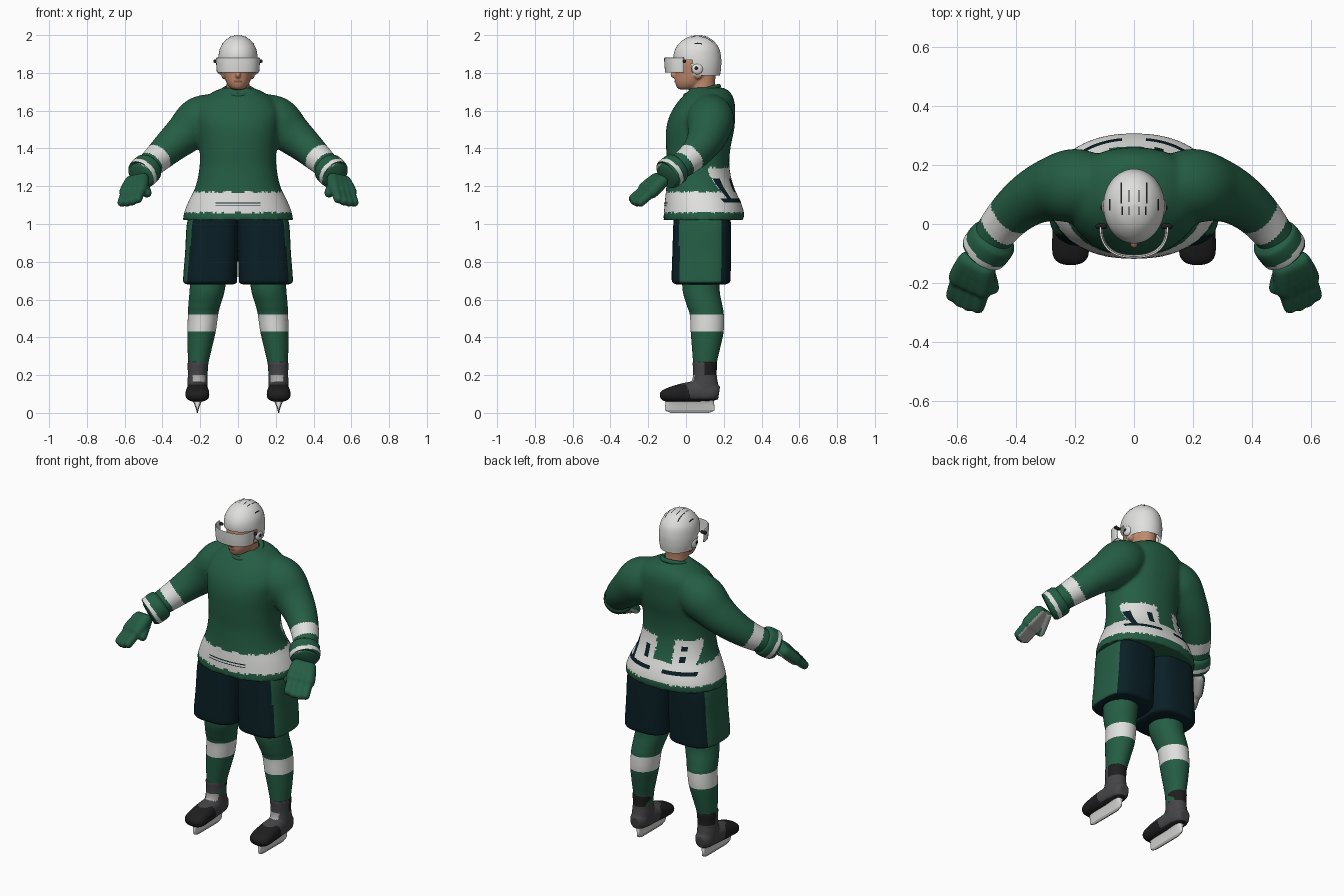
import bpy, bmesh, math
from mathutils import Vector, Matrix
from mathutils.bvhtree import BVHTree

cube = bpy.data.objects.get("Cube")
if cube:
    bpy.data.objects.remove(cube, do_unlink=True)


def material(name, r, g, b):
    m = bpy.data.materials.new(name)
    m.use_nodes = True
    m.diffuse_color = (r, g, b, 1)
    m.node_tree.nodes["Principled BSDF"].inputs["Base Color"].default_value = (r, g, b, 1)
    return m


GREEN = material("jersey green", .018, .11, .058)
NAVY = material("dark navy", .003, .014, .019)
WHITE = material("white", .74, .74, .73)
BLACK = material("boot black", .013, .013, .014)
GREY = material("boot grey", .06, .06, .065)
SILVER = material("light grey", .4, .4, .39)
SKIN = material("skin", .52, .25, .15)
LIP = material("lip", .28, .09, .06)


def loft(bm, keys, steps=8, n=40, power=2.0, level=True):
    """Skin smooth rings through keys (x, y, z, half width, half depth)."""
    k = [Vector(p) for p in keys]
    k = [2 * k[0] - k[1]] + k + [2 * k[-1] - k[-2]]
    path = []
    for i in range(1, len(k) - 2):
        a, b, c, d = k[i - 1:i + 3]
        for j in range(steps):
            t = j / steps
            path.append(.5 * (2 * b + (c - a) * t + (2 * a - 5 * b + 4 * c - d) * t * t
                              + (3 * b - a - 3 * c + d) * t ** 3))
    path.append(k[-2])
    rings = []
    for i, p in enumerate(path):
        side, up = Vector((1, 0, 0)), Vector((0, 1, 0))
        if not level:
            tan = (path[min(i + 1, len(path) - 1)] - path[max(i - 1, 0)])
            tan = Vector(tan[:3]).normalized()
            side = tan.cross(Vector((0, 0, 1))).normalized()
            up = side.cross(tan)
        ring = []
        for q in range(n):
            c, s = math.cos(math.tau * q / n), math.sin(math.tau * q / n)
            u = math.copysign(abs(c) ** (2 / power), c) * max(p[3], .001)
            v = math.copysign(abs(s) ** (2 / power), s) * max(p[4], .001)
            ring.append(bm.verts.new(Vector(p[:3]) + side * u + up * v))
        rings.append(ring)
    for r0, r1 in zip(rings, rings[1:]):
        for q in range(n):
            bm.faces.new((r0[q - 1], r0[q], r1[q], r1[q - 1]))
    bm.faces.new(rings[0][::-1])
    bm.faces.new(rings[-1])


def capsule(bm, p, q, r):
    p, q = Vector(p), Vector(q)
    d = (q - p).normalized() * r
    stops = [(p - d, .1), (p - d * .7, .7), (p, 1), (q, 1), (q + d * .7, .7), (q + d, .1)]
    loft(bm, [(*c, r * f, r * f) for c, f in stops], 3, 16, level=False)


def ball(bm, pos, size):
    mat = Matrix.Translation(pos) @ Matrix.Diagonal((*size, 1))
    bmesh.ops.create_uvsphere(bm, u_segments=20, v_segments=12, radius=1, matrix=mat)


def finish(bm, name, mats, rule=None, mirror=False, voxel=0, orient=True, thick=0):
    if orient:
        bmesh.ops.recalc_face_normals(bm, faces=bm.faces)
    me = bpy.data.meshes.new(name)
    bm.to_mesh(me)
    bm.free()
    ob = bpy.data.objects.new(name, me)
    bpy.context.collection.objects.link(ob)
    if voxel:  # fuse overlapping volumes into one soft skin
        mod = ob.modifiers.new("fuse", 'REMESH')
        mod.mode, mod.voxel_size = 'VOXEL', voxel
        mod = ob.modifiers.new("soften", 'SMOOTH')
        mod.factor, mod.iterations = .5, 5
        graph = bpy.context.evaluated_depsgraph_get()
        me = bpy.data.meshes.new_from_object(ob.evaluated_get(graph))
        ob.modifiers.clear()
        ob.data = me
    me.materials.clear()
    for m in mats:
        me.materials.append(m)
    for f in me.polygons:
        f.material_index = rule(f.center, f.normal) if rule else 0
    bpy.ops.object.select_all(action='DESELECT')
    ob.select_set(True)
    bpy.context.view_layer.objects.active = ob
    bpy.ops.object.shade_smooth_by_angle(angle=math.radians(50))
    if thick:
        ob.modifiers.new("thickness", 'SOLIDIFY').thickness = thick
    if mirror:
        ob.modifiers.new("mirror", 'MIRROR')
    return ob


def plates(target, name, mat, rects, place, ray, mirror=False):
    """Thin painted patches (u0, u1, v0, v1) laid on the target's surface."""
    src = bmesh.new()
    src.from_mesh(target.data)
    tree, bm, ray, n = BVHTree.FromBMesh(src), bmesh.new(), Vector(ray), 10
    for u0, u1, v0, v1 in rects:
        grid = [[bm.verts.new(tree.ray_cast(Vector(place(u0 + (u1 - u0) * i / n,
                 v0 + (v1 - v0) * j / n)), ray)[0] - ray * .003)
                 for j in range(n + 1)] for i in range(n + 1)]
        for i in range(n):
            for j in range(n):
                f = bm.faces.new((grid[i][j], grid[i + 1][j], grid[i + 1][j + 1], grid[i][j + 1]))
                f.normal_update()
                if f.normal.dot(ray) > 0:
                    f.normal_flip()
    src.free()
    finish(bm, name, [mat], mirror=mirror, orient=False)


# Jersey: trunk and sleeves fused, striped by height and along the forearm
bm = bmesh.new()
trunk = [(1.02, .092, .292, .212), (1.06, .095, .285, .212), (1.12, .088, .262, .2),
         (1.2, .074, .224, .178), (1.3, .065, .204, .165), (1.4, .065, .204, .17),
         (1.5, .075, .218, .18), (1.58, .088, .228, .172), (1.65, .108, .2, .148),
         (1.7, .12, .13, .112), (1.722, .11, .075, .085)]
loft(bm, [(0, cy, z, rx, ry) for z, cy, rx, ry in trunk], n=64, power=2.2)
sleeve = [(.1, .13, 1.6, .1), (.2, .13, 1.55, .125), (.285, .115, 1.475, .107),
          (.36, .08, 1.41, .09), (.43, .02, 1.345, .076), (.5, -.07, 1.28, .064)]
for s in (1, -1):
    loft(bm, [(s * x, y, z, r, r) for x, y, z, r in sleeve], level=False)
band, along = Vector((.447, .01, 1.34)), Vector((.576, -.617, -.535))


def jersey_rule(c, n):
    if abs(c.x) > .33 and c.z > 1.2:
        return int(abs((Vector((abs(c.x), c.y, c.z)) - band).dot(along)) < .034)
    block = c.y > .12 and c.z < 1.3 and (.03 < c.x < .2 or -.2 < c.x < -.08)
    return int(1.06 < c.z < 1.17 or (block and c.z > 1.1))


jersey = finish(bm, "jersey", [GREEN, WHITE], jersey_rule, voxel=.01)
plates(jersey, "hem_line", NAVY, [(-.12, .12, 1.108, 1.114), (-.12, .12, 1.094, 1.098)],
       lambda u, v: (u, -3, v), (0, 1, 0))
plates(jersey, "back_marks", NAVY,
       [(.04, .23, 1.115, 1.135), (.175, .2, 1.135, 1.24), (.07, .1, 1.17, 1.24),
        (-.22, -.04, 1.115, 1.135), (-.15, -.12, 1.24, 1.265), (-.15, -.12, 1.18, 1.21)],
       lambda u, v: (u, 3, v), (0, -1, 0))

# Collar
bm = bmesh.new()
for i in range(24):
    a, b = math.tau * i / 24, math.tau * (i + 1) / 24
    at = lambda t: (.077 * math.cos(t), .085 + .088 * math.sin(t), 1.705 + .025 * math.sin(t))
    capsule(bm, at(a), at(b), .012)
finish(bm, "collar", [GREEN])

# Glove cuffs
bm = bmesh.new()
loft(bm, [(.468, -.04, 1.305, .066, .066), (.477, -.052, 1.296, .082, .082),
          (.497, -.078, 1.277, .084, .084), (.512, -.098, 1.26, .08, .08),
          (.518, -.106, 1.255, .06, .06)], level=False)
mid = Vector((.499, -.08, 1.275))
finish(bm, "glove_cuff", [GREEN, WHITE],
       lambda c, n: int(0 < (c - mid).dot(along) < .022), mirror=True)

# Gloves: palm, four fingers and thumb, with a light palm side
bm = bmesh.new()
reach, across = Vector((.23, -.725, -.65)), Vector((.88, .41, -.2))
knuckle = Vector((.553, -.2, 1.178))
for i in (-1.5, -.5, .5, 1.5):
    base = knuckle + across * i * .032
    capsule(bm, base - reach * .08 - across * i * .008, base, .034)
    capsule(bm, base, base + reach * (.095 - .008 * abs(i)), .024)
capsule(bm, (.505, -.13, 1.225), (.482, -.215, 1.165), .025)
palm = reach.cross(across).normalized()
if palm.z > 0:
    palm = -palm
finish(bm, "glove", [GREEN, SILVER], lambda c, n: int(n.dot(palm) > .65), mirror=True, voxel=.006)

# Shorts with green side panels
bm = bmesh.new()
loft(bm, [(.132, .085, 1.04, .13, .15), (.135, .085, .98, .138, .153),
          (.14, .083, .85, .14, .155), (.147, .08, .72, .143, .156),
          (.147, .08, .69, .14, .15), (.147, .08, .68, .12, .13)], n=64, power=3)
finish(bm, "shorts", [NAVY, GREEN],
       lambda c, n: int(c.x > .2 and -.035 < c.y < .185 and n.z > -.6), mirror=True)

# Socks with a white band
bm = bmesh.new()
loft(bm, [(.155, .08, .76, .095, .1), (.163, .08, .65, .093, .098),
          (.178, .098, .57, .085, .094), (.185, .11, .52, .08, .09),
          (.193, .112, .43, .075, .087), (.203, .106, .34, .064, .074),
          (.21, .1, .26, .053, .062), (.211, .1, .2, .05, .058)])
finish(bm, "sock", [GREEN, WHITE], lambda c, n: int(.43 < c.z < .52), mirror=True)

# Skate boots
bm = bmesh.new()
loft(bm, [(.212, .1, .27, .056, .066), (.214, .1, .2, .052, .063),
          (.215, .098, .14, .054, .074), (.215, .1, .08, .05, .07)], n=32)
loft(bm, [(.215, .175, .105, .03, .035), (.215, .14, .11, .05, .048),
          (.215, .05, .112, .056, .055), (.215, -.03, .105, .062, .048),
          (.215, -.1, .094, .062, .036), (.215, -.128, .09, .046, .024),
          (.215, -.138, .088, .02, .01)], n=32, power=2.4, level=False)


def boot_rule(c, n):
    if c.y < .03 - (c.z - .06) * .3 and c.z < .15 or c.z < .075 or (c.z > .2 and c.y > .1):
        return 0
    return 2 if .145 < c.z < .2 and n.y < -.5 and abs(c.x - .205) < .035 else 1


finish(bm, "skate_boot", [BLACK, GREY, SILVER], boot_rule, mirror=True, voxel=.006)

# Blade holders and blades
bm = bmesh.new()
loft(bm, [(.215, .02, .07, .03, .13), (.215, .02, .055, .02, .128), (.215, .02, .025, .009, .132),
          (.215, .02, .012, .005, .128), (.215, .02, 0, .003, .1)], steps=4, n=48, power=4)
finish(bm, "skate_blade", [WHITE, SILVER], lambda c, n: int(c.z < .014), mirror=True)

# Head, neck, nose and ears
bm = bmesh.new()
loft(bm, [(0, .09, 1.66, .064, .068), (0, .085, 1.74, .06, .068), (0, .08, 1.8, .06, .08)])
loft(bm, [(0, -.008, 1.712, .022, .025), (0, .01, 1.722, .043, .058), (0, .028, 1.75, .062, .086),
          (0, .042, 1.79, .073, .1), (0, .055, 1.86, .082, .112), (0, .06, 1.93, .07, .09)])
ball(bm, (0, -.064, 1.79), (.014, .02, .018))
for s in (1, -1):
    ball(bm, (s * .077, .065, 1.795), (.012, .022, .03))
head = finish(bm, "head", [SKIN], voxel=.006)
plates(head, "lips", LIP, [(-.022, .022, 1.749, 1.76)], lambda u, v: (u, -3, v), (0, 1, 0))

# Helmet shell, open over the face
bm = bmesh.new()
loft(bm, [(0, .085, 1.785, .09, .095), (0, .068, 1.83, .102, .118), (0, .06, 1.88, .104, .126),
          (0, .06, 1.93, .095, .115), (0, .062, 1.97, .069, .083),
          (0, .064, 1.992, .036, .044), (0, .065, 2.0, .004, .004)], n=56)
cut = [f for f in bm.faces if len(f.verts) > 4 and f.calc_center_median().z < 1.9
       or f.calc_center_median().z < (1.87 if f.calc_center_median().y < .03 else 1.785)]
bmesh.ops.delete(bm, geom=cut, context='FACES')
helmet = finish(bm, "helmet", [WHITE])
plates(helmet, "helmet_vents", BLACK,
       [(.015, .019, .03, .06), (.015, .019, .075, .115), (.038, .042, .03, .06),
        (.04, .045, .07, .14), (.08, .084, .045, .085)],
       lambda u, v: (u, v, 3), (0, 0, -1), mirror=True)

# Visor with side bolts and ear guards
bm = bmesh.new()
loft(bm, [(0, -.01, 1.802, .112, .1), (0, -.01, 1.84, .115, .104), (0, -.01, 1.88, .117, .106)],
     n=56, power=2.4)
cut = [f for f in bm.faces if len(f.verts) > 4 or f.calc_center_median().y > -.012]
bmesh.ops.delete(bm, geom=cut, context='FACES')
finish(bm, "visor", [WHITE], thick=.006)
bm = bmesh.new()
capsule(bm, (.1, -.008, 1.862), (.122, -.008, 1.862), .009)
finish(bm, "visor_bolt", [BLACK], mirror=True)
bm = bmesh.new()
ball(bm, (.096, .06, 1.822), (.014, .03, .03))
finish(bm, "ear_guard", [WHITE], mirror=True)
bm = bmesh.new()
ball(bm, (.107, .055, 1.825), (.007, .009, .009))
finish(bm, "ear_bolt", [BLACK], mirror=True)
